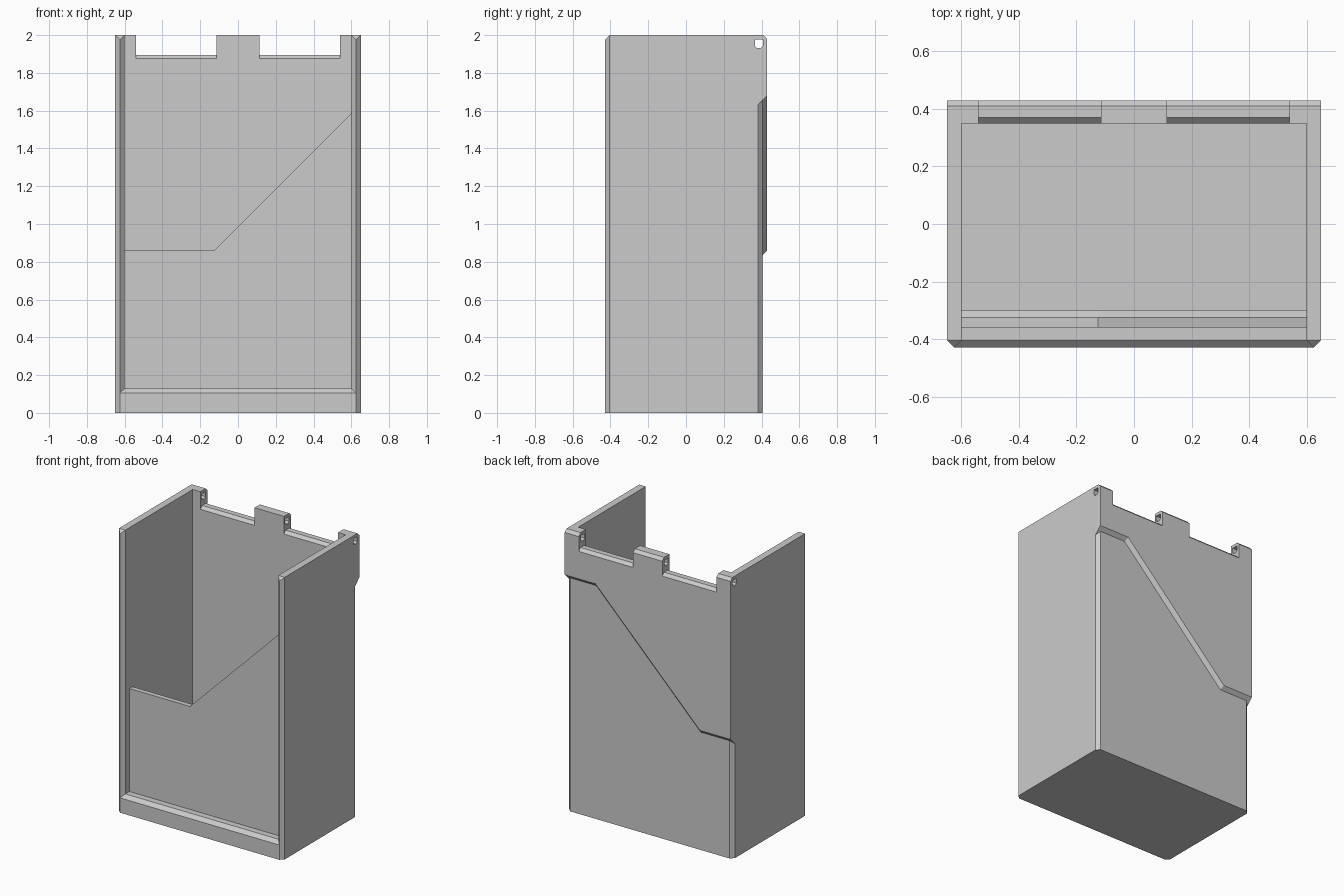
import bpy, bmesh
from mathutils import Vector

default = bpy.data.objects.get("Cube")
if default:
    bpy.data.objects.remove(default, do_unlink=True)

grey = bpy.data.materials.new("plain_grey")
grey.use_nodes = True
grey.diffuse_color = (0.6, 0.6, 0.6, 1)
grey.node_tree.nodes["Principled BSDF"].inputs["Base Color"].default_value = grey.diffuse_color

CH = 0.025                      # chamfer size
W, IN = 0.65, 0.60              # outer and inner half width
BACK, INNER_BACK = 0.405, 0.35  # lower back face and cavity back
NOTCH = 1.895                   # floor of the hinge notches


def loft(name, rings, cut=None):
    """Closed solid through matching rings, optionally trimmed by a plane."""
    bm = bmesh.new()
    loops = [[bm.verts.new(p) for p in ring] for ring in rings]
    n = len(loops[0])
    for a, b in zip(loops, loops[1:]):
        for i in range(n):
            j = (i + 1) % n
            bm.faces.new((a[i], a[j], b[j], b[i]))
    bm.faces.new(loops[0])
    bm.faces.new(loops[-1])
    if cut:
        bmesh.ops.bisect_plane(bm, geom=bm.verts[:] + bm.edges[:] + bm.faces[:],
                               dist=1e-5, plane_co=Vector(cut[0]),
                               plane_no=Vector(cut[1]).normalized(), clear_outer=True)
        bmesh.ops.holes_fill(bm, edges=[e for e in bm.edges if e.is_boundary], sides=0)
    bmesh.ops.recalc_face_normals(bm, faces=bm.faces[:])
    mesh = bpy.data.meshes.new(name)
    bm.to_mesh(mesh)
    bm.free()
    mesh.materials.append(grey)
    ob = bpy.data.objects.new(name, mesh)
    bpy.context.collection.objects.link(ob)
    return ob


def along_x(name, x0, x1, yz):
    return loft(name, [[(x, y, z) for y, z in yz] for x in (x0, x1)])


def stepped(x0, kink, rise, x1, low, base, y, drop=0):
    """Flat, 45 degree rise, flat outline, moved outward by drop."""
    shift = drop * 0.414
    pts = [(x0, low - drop), (kink + shift, low - drop)]
    if kink + rise < x1:
        pts += [(kink + rise + shift, low + rise - drop), (x1, low + rise - drop)]
    else:
        pts += [(x1, low + x1 - kink - drop * 1.414)]
    pts += [(x1, base), (x0, base)]
    return [(x, y, z) for x, z in pts]


# Side walls with a knife-shaped front edge and chamfered back corner
drilled = []
for side, s in (("left", 1), ("right", -1)):
    plan = [(IN, -BACK), (W - CH, -BACK - CH), (W, -BACK),
            (W, BACK - CH), (W - CH, BACK), (IN, BACK)]
    drilled.append(loft(side + "_wall",
                        [[(s * x, y, z) for x, y in plan] for z in (0, 2)],
                        cut=((0, -BACK, 2), (0, -1, 1))))

# Floor, front lip and inner back slab
along_x("floor", -IN, IN, [(-0.3, 0), (INNER_BACK, 0), (INNER_BACK, 0.05), (-0.3, 0.05)])
along_x("front_lip", CH - W, W - CH,
        [(-0.43, 0), (-0.43, 0.105), (-BACK, 0.13), (-0.3, 0.13), (-0.3, 0)])
along_x("back_wall", -IN, IN,
        [(INNER_BACK, 0), (BACK, 0), (BACK, NOTCH), (0.37, NOTCH), (INNER_BACK, NOTCH - 0.02)])

# Low front panel, chamfered along its inner top edge
loft("front_panel", [stepped(-IN, -0.125, 2, IN, 0.86, 0.13, y, d)
                     for y, d in ((-0.36, 0), (-0.325, 0), (-0.3, CH))])

# Raised upper back with a bevelled diagonal lower edge
loft("raised_back", [stepped(-W, -0.41, 0.82, W, 0.86, NOTCH, y, d)
                     for y, d in ((0.38, 2 * CH), (0.43, 0))],
     cut=((0, 0.41, NOTCH), (0, 1, 1)))

# Hinge knuckles
for name, x0, x1 in (("right", -W, -0.54), ("middle", -0.115, 0.115), ("left", 0.54, W)):
    drilled.append(along_x(name + "_knuckle", x0, x1,
                           [(INNER_BACK, 1.875), (0.43, 1.875), (0.43, 1.98),
                            (0.41, 2), (INNER_BACK, 2)]))

# Pin hole through knuckles and walls
pin = along_x("pin_cutter", -0.8, 0.8,
              [(0.364, 1.978), (0.364, 1.943), (0.376, 1.931),
               (0.395, 1.931), (0.407, 1.943), (0.407, 1.978)])
pin.hide_render = True
for ob in drilled:
    mod = ob.modifiers.new("pin_hole", "BOOLEAN")
    mod.operation, mod.solver, mod.object = "DIFFERENCE", "EXACT", pin
    bpy.context.view_layer.objects.active = ob
    bpy.ops.object.modifier_apply(modifier=mod.name)
bpy.data.objects.remove(pin, do_unlink=True)
